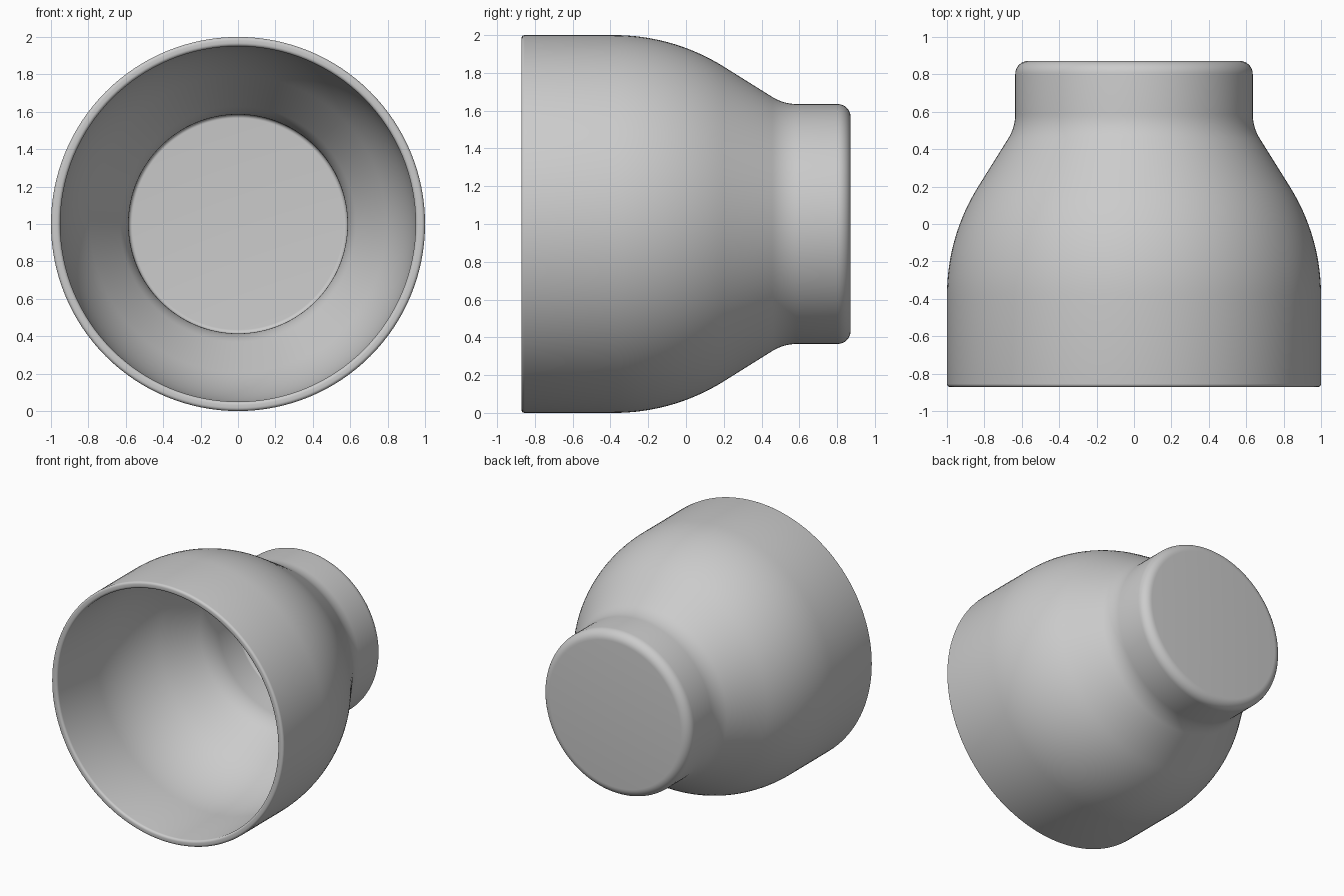
import bpy, bmesh
from math import sin, cos, tan, pi, radians

if "Cube" in bpy.data.objects:
    bpy.data.objects.remove(bpy.data.objects["Cube"])

SEG = 128
WALL = 0.05
END = 0.872
NECK = 0.635
SLOPE = radians(32)


def arc(cy, cr, rad, a0, a1, n):
    """Arc points (y, r); the angle is measured from the +r direction toward +y."""
    return [(cy + rad * sin(a0 + (a1 - a0) * i / n),
             cr + rad * cos(a0 + (a1 - a0) * i / n)) for i in range(n + 1)]


def shell_profile(off):
    """Shoulder, neck fillet and rounded closed end, offset inward by off."""
    big, fil, tip = 1.09, 0.25, 0.07
    y0 = -0.38
    y1, r1 = y0 + big * sin(SLOPE), 1 - big * (1 - cos(SLOPE))
    corner = y1 + (r1 - NECK) / tan(SLOPE)
    yf = corner + fil * tan(SLOPE / 2)
    pts = arc(y0, 1 - big, big - off, 0, SLOPE, 16)
    pts += arc(yf, NECK + fil, fil + off, pi + SLOPE, pi, 10)
    pts += arc(END - tip, NECK - tip, tip - off, 0, pi / 2, 8)
    return pts + [(END - off, 0)]


# Full wall section: inner pole, rounded rim, outer pole
b = 0.018
rim = arc(-END + b, 1 - WALL + b, b, -pi, -pi / 2, 5) + arc(-END + b, 1 - b, b, -pi / 2, 0, 5)
profile = shell_profile(WALL)[::-1] + rim + shell_profile(0)

# Spin the section around the y axis at z = 1
bm = bmesh.new()
rings = []
for y, r in profile:
    if r == 0:
        rings.append([bm.verts.new((0, y, 1))])
    else:
        rings.append([bm.verts.new((r * cos(2 * pi * i / SEG), y, 1 + r * sin(2 * pi * i / SEG)))
                      for i in range(SEG)])
for a, c in zip(rings, rings[1:]):
    for i in range(SEG):
        j = (i + 1) % SEG
        if len(a) == 1:
            bm.faces.new((a[0], c[i], c[j]))
        elif len(c) == 1:
            bm.faces.new((a[i], c[0], a[j]))
        else:
            bm.faces.new((a[i], c[i], c[j], a[j]))
bmesh.ops.recalc_face_normals(bm, faces=bm.faces)

mesh = bpy.data.meshes.new("hollow_cup")
bm.to_mesh(mesh)
bm.free()
cup = bpy.data.objects.new("hollow_cup", mesh)
bpy.context.collection.objects.link(cup)
bpy.context.view_layer.objects.active = cup
cup.select_set(True)
bpy.ops.object.shade_smooth_by_angle(angle=radians(30))
